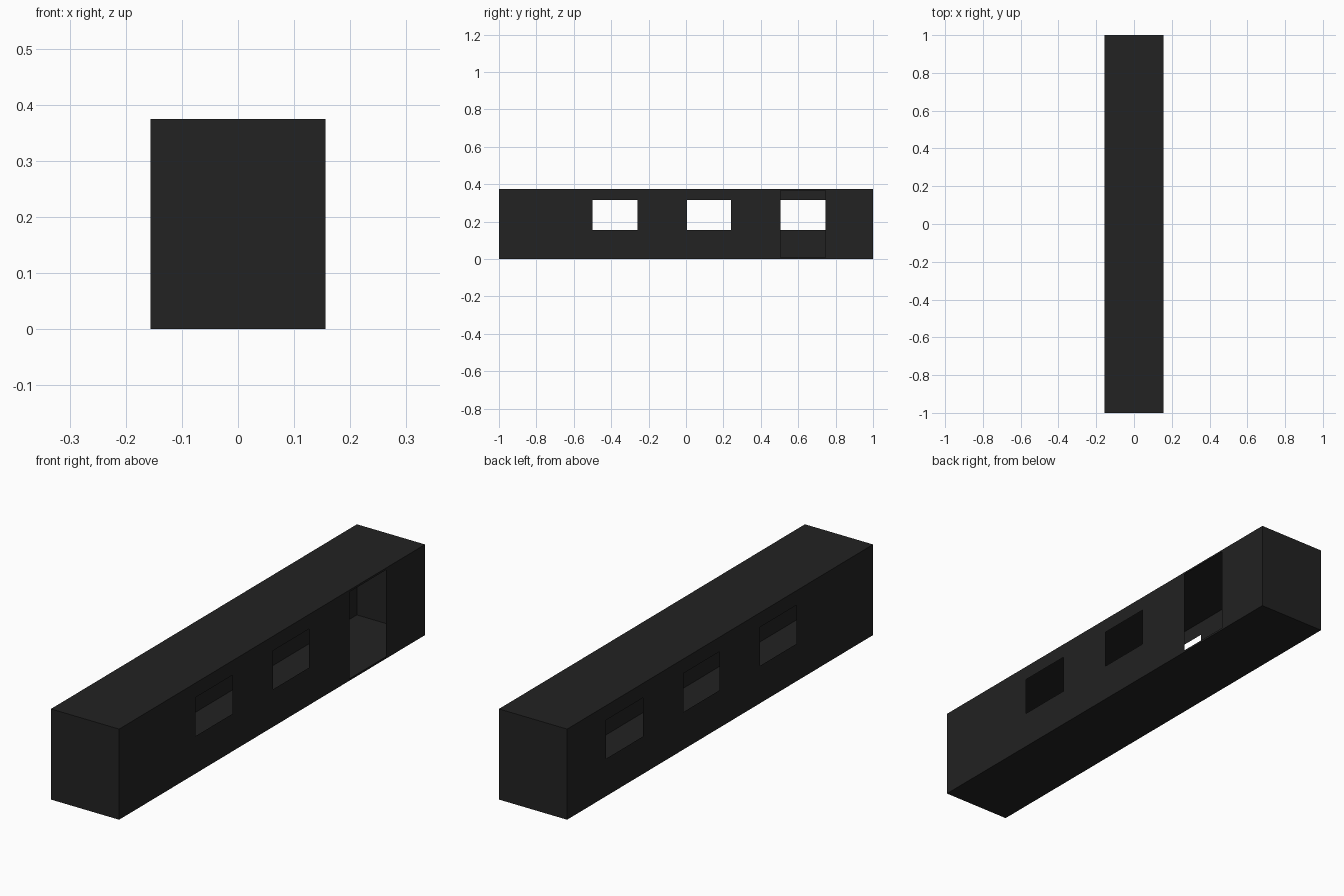
import bpy, bmesh

if "Cube" in bpy.data.objects:
    bpy.data.objects.remove(bpy.data.objects["Cube"])

W, L, H = 0.156, 1.0, 0.375          # half width, half length, height
WIN_Z = (0.155, 0.315)               # window sill and head
DOOR_Z = (0.008, 0.367)              # door threshold and head
BAYS = [(-0.5, -0.26), (0.005, 0.24), (0.505, 0.745)]

paint = bpy.data.materials.new("charcoal paint")
paint.diffuse_color = (0.016, 0.016, 0.016, 1)
paint.use_nodes = True
paint.node_tree.nodes["Principled BSDF"].inputs["Base Color"].default_value = paint.diffuse_color


def sheet(name, quads):
    """Thin sheet-metal part from a list of quads."""
    bm = bmesh.new()
    for q in quads:
        bm.faces.new([bm.verts.new(p) for p in q])
    bmesh.ops.remove_doubles(bm, verts=bm.verts, dist=1e-5)
    me = bpy.data.meshes.new(name)
    bm.to_mesh(me)
    bm.free()
    me.materials.append(paint)
    ob = bpy.data.objects.new(name, me)
    bpy.context.collection.objects.link(ob)
    return ob


def side_wall(name, x, openings):
    """Upright side wall with rectangular openings (y0, y1, z0, z1)."""
    quads = []

    def panel(y0, y1, z0, z1):
        q = [(x, y0, z0), (x, y1, z0), (x, y1, z1), (x, y0, z1)]
        quads.append(q if x > 0 else q[::-1])

    y = -L
    for y0, y1, z0, z1 in openings:
        panel(y, y0, 0, H)           # full-height post
        panel(y0, y1, 0, z0)         # below the opening
        panel(y0, y1, z1, H)         # above the opening
        y = y1
    panel(y, L, 0, H)
    return sheet(name, quads)


# Floor and roof
sheet("floor", [[(-W, -L, 0), (-W, L, 0), (W, L, 0), (W, -L, 0)]])
sheet("roof", [[(-W, -L, H), (W, -L, H), (W, L, H), (-W, L, H)]])

# End walls
sheet("front_wall", [[(-W, -L, 0), (W, -L, 0), (W, -L, H), (-W, -L, H)]])
sheet("back_wall", [[(W, L, 0), (-W, L, 0), (-W, L, H), (W, L, H)]])

# Side walls: three windows on the left, two windows and a doorway on the right
windows = [(a, b, *WIN_Z) for a, b in BAYS]
side_wall("left_wall", -W, windows)
side_wall("right_wall", W, windows[:2] + [(*BAYS[2], *DOOR_Z)])
